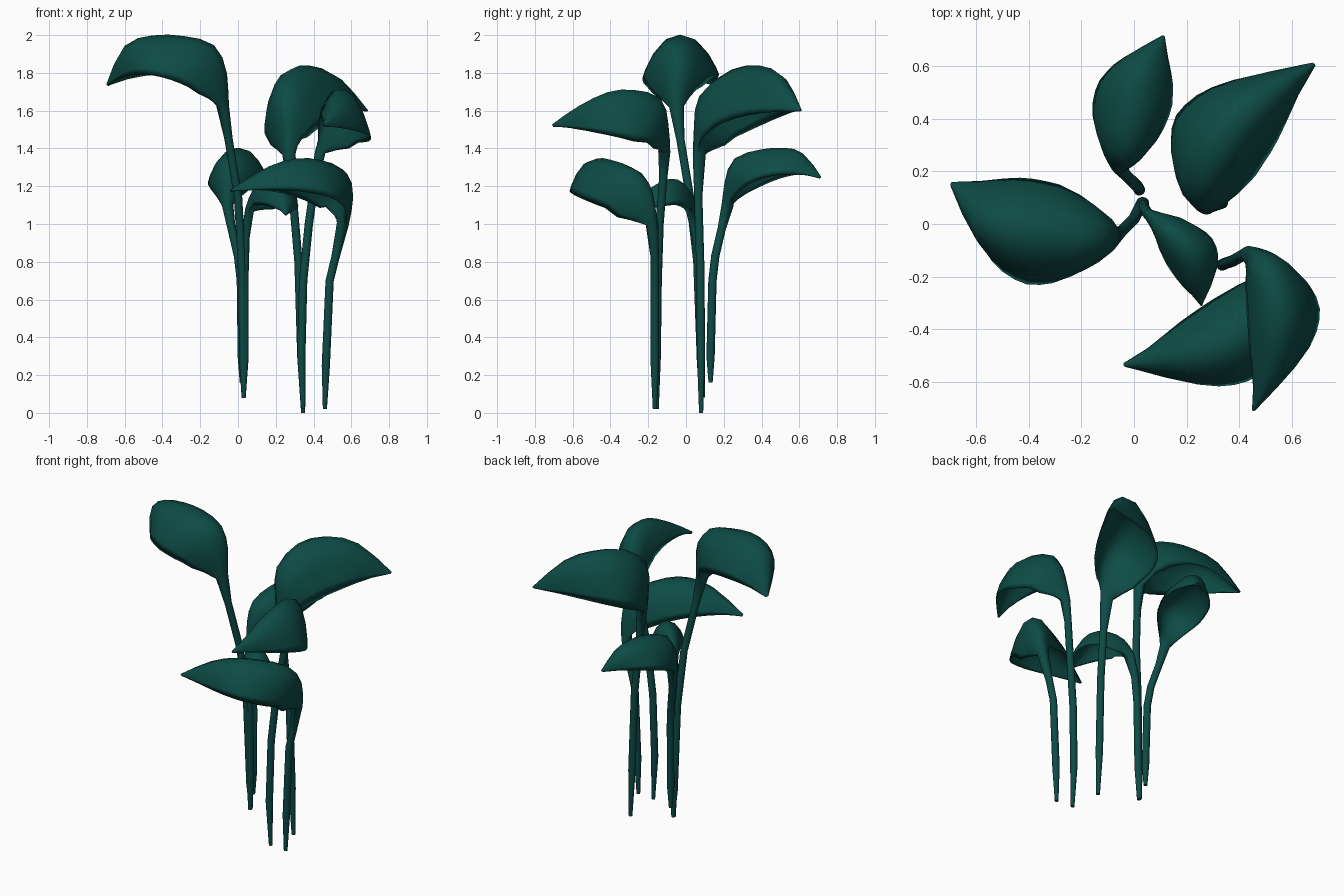
import bpy, bmesh, math
from mathutils import Vector

if "Cube" in bpy.data.objects:
    bpy.data.objects.remove(bpy.data.objects["Cube"])

green = bpy.data.materials.new("dark teal green")
green.diffuse_color = (0.004, 0.07, 0.06, 1)
green.use_nodes = True
green.node_tree.nodes["Principled BSDF"].inputs["Base Color"].default_value = green.diffuse_color

SIDES = 16
# blade half-width along its length, as a fraction of the largest
WIDTH = [(0, .2), (.1, .42), (.2, .68), (.32, .9), (.45, 1), (.58, .97), (.7, .82), (.8, .6), (.9, .32), (1, .05)]


def lookup(table, u):
    for (a, p), (b, q) in zip(table, table[1:]):
        if u <= b:
            return p + (q - p) * (u - a) / (b - a)
    return table[-1][1]


def smooth_path(pts, before, steps=2):
    """Catmull-Rom curve through pts, entered from the point before."""
    p = [before] + pts + [2 * pts[-1] - pts[-2]]
    out = [pts[0]]
    for i in range(1, len(p) - 2):
        a, b, c, d = p[i - 1:i + 3]
        for k in range(1, steps + 1):
            t = k / steps
            out.append(.5 * (2 * b + (c - a) * t + (2 * a - 5 * b + 4 * c - d) * t * t
                             + (3 * b - a - 3 * c + d) * t ** 3))
    return out


def plant(name, stem, blade, width, drop, slope=0):
    """One loft: round stem opening into an arched blade whose rim runs from neck to tip."""
    stem = [Vector(p) for p in stem]
    blade = [Vector(p) for p in blade]
    curve = smooth_path(blade, stem[-1])
    neck, tip = blade[0], blade[-1]
    heading = tip - neck
    heading.z = 0
    side0 = heading.normalized().cross(Vector((0, 0, 1)))
    # rings: centre, half-width, thickness, offset of rim from ridge
    rings = [(p, .011 if i == 0 else .022, .011 if i == 0 else .022, Vector()) for i, p in enumerate(stem)]
    lengths = [0]
    for a, b in zip(curve, curve[1:]):
        lengths.append(lengths[-1] + (b - a).length)
    us = [l / lengths[-1] for l in lengths]
    middle = curve[min(range(len(us)), key=lambda i: abs(us[i] - .55))] - Vector((0, 0, drop))
    control = 2 * middle - (neck + tip) / 2
    for p, u in zip(curve, us):
        rim = neck * (1 - u) ** 2 + control * 2 * u * (1 - u) + tip * u * u
        rings.append((p, width * lookup(WIDTH, u),
                      lookup([(0, .032), (.3, .022), (.85, .016), (1, .008)], u), rim - p))
    bm = bmesh.new()
    loops = []
    for i, (p, w, t, off) in enumerate(rings):
        tangent = (rings[min(i + 1, len(rings) - 1)][0] - rings[max(i - 1, 0)][0]).normalized()
        side = (side0 - tangent * side0.dot(tangent)).normalized()
        up = side.cross(tangent)
        if i >= len(stem) + 3:     # blade spreads square to its heading
            side = side0
        tilt = Vector((0, 0, slope * w * min(1, max(0, i - len(stem)) / 5)))
        loop = []
        for k in range(SIDES):
            a = 2 * math.pi * k / SIDES
            c = math.cos(a)
            loop.append(bm.verts.new(p + side * w * c + up * t * math.sin(a)
                                     + off * abs(c) ** 2.3 + tilt * c))
        loops.append(loop)
    for a, b in zip(loops, loops[1:]):
        for k in range(SIDES):
            j = (k + 1) % SIDES
            bm.faces.new((a[k], a[j], b[j], b[k]))
    bm.faces.new(loops[0][::-1])
    bm.faces.new(loops[-1])
    bmesh.ops.recalc_face_normals(bm, faces=bm.faces)
    for f in bm.faces:
        f.smooth = len(f.verts) == 4
    me = bpy.data.meshes.new(name)
    bm.to_mesh(me)
    bm.free()
    me.materials.append(green)
    bpy.context.collection.objects.link(bpy.data.objects.new(name, me))


# tallest leaf, pointing left
plant("tall_left_leaf",
      [(.03, .09, .08), (.03, .08, .25), (.02, .06, .8), (0, .02, 1.15), (-.05, -.03, 1.45)],
      [(-.08, -.05, 1.62), (-.085, -.055, 1.8), (-.14, -.06, 1.93), (-.29, -.04, 1.975),
       (-.45, -.02, 1.98), (-.59, .03, 1.93), (-.69, .15, 1.735)], .2, .2)
# back right leaf
plant("back_right_leaf",
      [(.345, .08, 0), (.335, .08, .3), (.32, .075, .8), (.29, .065, 1.15)],
      [(.27, .07, 1.37), (.25, .08, 1.54), (.235, .11, 1.69), (.285, .25, 1.8),
       (.38, .39, 1.82), (.51, .5, 1.77), (.68, .605, 1.6)], .19, .28)
# back leaf
plant("back_leaf",
      [(.02, .13, .16), (.02, .13, .3), (.015, .14, .7), (0, .155, .83), (-.035, .19, .98)],
      [(-.055, .22, 1.1), (-.055, .23, 1.22), (-.04, .27, 1.33), (-.015, .4, 1.375),
       (.005, .52, 1.385), (.04, .61, 1.36), (.11, .71, 1.245)], .15, .14)
# front right upper leaf, tilted to the right
plant("front_right_upper_leaf",
      [(.345, -.155, .02), (.335, -.155, .3), (.345, -.15, .7), (.375, -.14, 1.0), (.41, -.12, 1.25)],
      [(.435, -.115, 1.38), (.47, -.12, 1.53), (.51, -.15, 1.65), (.56, -.28, 1.69),
       (.565, -.41, 1.68), (.54, -.56, 1.61), (.455, -.705, 1.52)], .14, .19, .35)
# front right lower leaf
plant("front_right_lower_leaf",
      [(.46, -.165, .02), (.465, -.165, .25), (.485, -.165, .7), (.515, -.165, .82)],
      [(.555, -.18, 1.0), (.575, -.21, 1.16), (.545, -.28, 1.27), (.43, -.4, 1.32),
       (.31, -.47, 1.328), (.17, -.51, 1.29), (-.035, -.535, 1.175)], .17, .18)
# small middle leaf
plant("small_middle_leaf",
      [(.03, .08, .08), (.035, .08, .3), (.035, .07, .75), (.04, .055, .93)],
      [(.06, .03, 1.07), (.1, 0, 1.165), (.16, -.05, 1.215), (.22, -.12, 1.21),
       (.245, -.2, 1.155), (.255, -.305, 1.05)], .1, .11)
